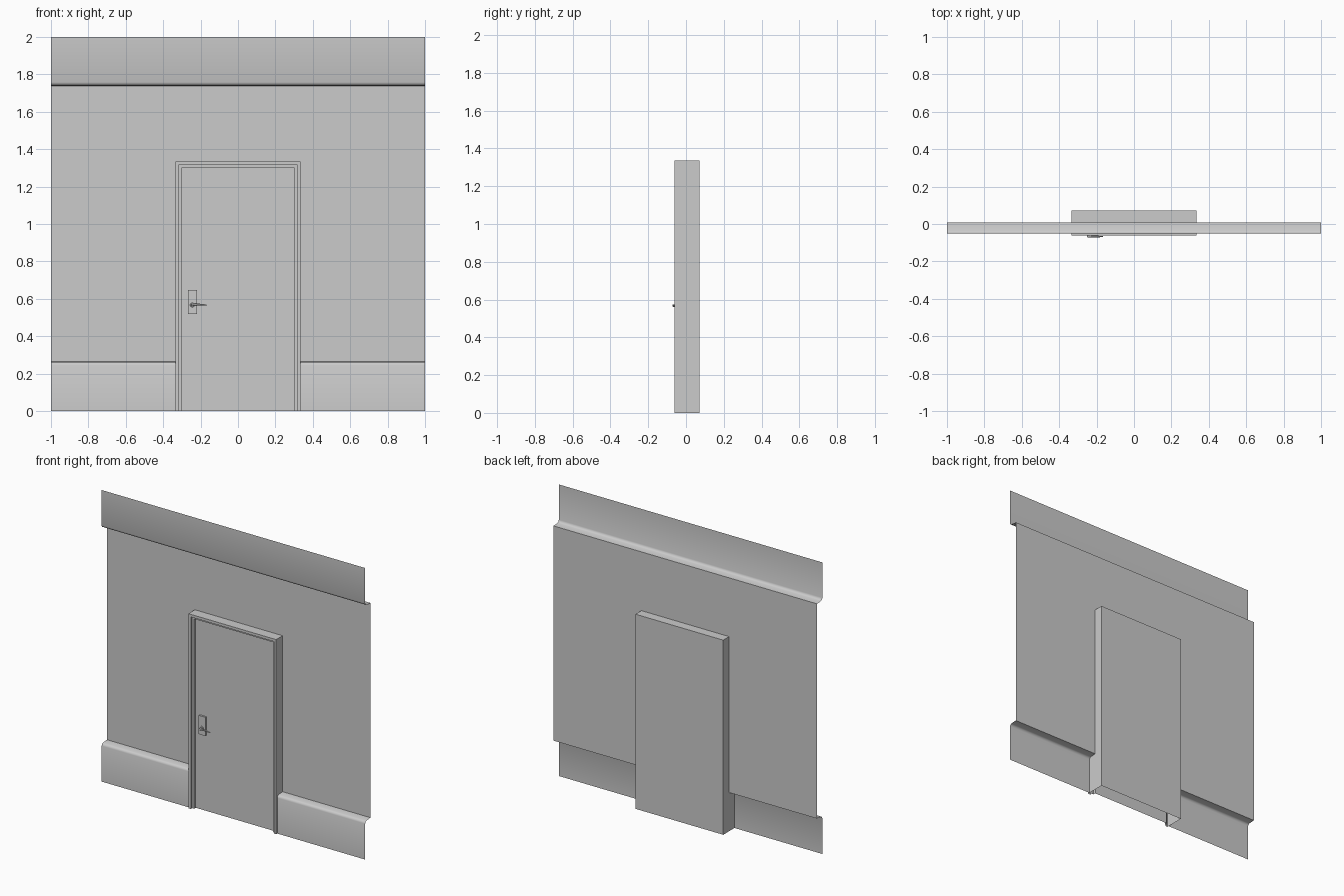
import bpy, bmesh, math
from mathutils import Vector

if "Cube" in bpy.data.objects:
    bpy.data.objects.remove(bpy.data.objects["Cube"])


def finish(bm, name, smooth=None, weld=True):
    if weld:
        bmesh.ops.remove_doubles(bm, verts=bm.verts, dist=1e-5)
    bmesh.ops.recalc_face_normals(bm, faces=bm.faces)
    mesh = bpy.data.meshes.new(name)
    bm.to_mesh(mesh)
    bm.free()
    ob = bpy.data.objects.new(name, mesh)
    bpy.context.collection.objects.link(ob)
    if smooth:
        bpy.ops.object.select_all(action='DESELECT')
        ob.select_set(True)
        bpy.context.view_layer.objects.active = ob
        bpy.ops.object.shade_smooth_by_angle(angle=math.radians(smooth))
    return ob


def bridge_rows(bm, rows, closed=False):
    """Join successive rows of points with quads."""
    rows = [[bm.verts.new(p) for p in r] for r in rows]
    for a, b in zip(rows, rows[1:]):
        n = len(a)
        for i in range(n if closed else n - 1):
            j = (i + 1) % n
            bm.faces.new((a[i], a[j], b[j], b[i]))
    return rows


W, H = 0.333, 1.335          # door opening half width and height
FRONT, BACK = -0.062, 0.072  # frame depth

# Wall sheet: skirting, recessed wall and overhanging top band, as (y, z)
lower = [(-0.05, 0), (-0.05, 0.245), (-0.046, 0.256), (-0.036, 0.262),
         (0.008, 0.265), (0.008, H)]
upper = [(0.008, H), (0.008, 1.738), (-0.036, 1.741), (-0.046, 1.747),
         (-0.05, 1.758), (-0.05, 2.0)]
bm = bmesh.new()
for xs, prof in (((-1, -W), lower), ((W, 1), lower), ((-1, -W, W, 1), upper)):
    bridge_rows(bm, [[(x, y, z) for x in xs] for y, z in prof])
finish(bm, "wall", 50)

# Door frame: stepped section (inset, y) run up, across and down the opening
bm = bmesh.new()
section = [(0, BACK), (0, FRONT), (0.018, FRONT), (0.018, -0.047),
           (0.033, -0.047), (0.033, -0.03)]
rows = []
for d, y in section:
    w, h = W - d, H - d
    rows.append([(-w, y, 0), (-w, y, h), (w, y, h), (w, y, 0)])
rows = bridge_rows(bm, rows)
bm.faces.new(rows[0])  # closed back, open underneath
finish(bm, "door_frame")

# Door leaf
bm = bmesh.new()
w, h = W - 0.033, H - 0.033
bm.faces.new([bm.verts.new(p) for p in
              ((-w, -0.03, 0), (w, -0.03, 0), (w, -0.03, h), (-w, -0.03, h))])
finish(bm, "door_leaf")

# Lock plate
bm = bmesh.new()
bmesh.ops.create_cube(bm, size=1)
for v in bm.verts:
    v.co = Vector((-0.243 + v.co.x * 0.05, -0.036 + v.co.y * 0.014,
                   0.583 + v.co.z * 0.128))
finish(bm, "lock_plate")


def tube(name, stations, axis, sides=16):
    """Loft of round sections (centre, radius) facing along axis."""
    bm = bmesh.new()
    rows = []
    for c, r in stations:
        ring = []
        for i in range(sides):
            a = 2 * math.pi * i / sides
            u, v = r * math.cos(a), r * math.sin(a)
            off = (u, 0, v) if axis == 'Y' else (0, u, v)
            ring.append(Vector(c) + Vector(off))
        rows.append(ring)
    rows = bridge_rows(bm, rows, closed=True)
    bm.faces.new(rows[0])
    bm.faces.new(rows[-1])
    return finish(bm, name, 40)


# Handle collar, spindle and lever
hx, hz = -0.244, 0.567
tube("handle_collar", [((hx, -0.04, hz), 0.013), ((hx, -0.048, hz), 0.011)], 'Y')
tube("handle_spindle", [((hx, -0.046, hz), 0.007), ((hx, -0.069, hz), 0.006)], 'Y')
tube("handle_lever", [((-0.251, -0.066, hz), 0.004), ((-0.244, -0.066, hz), 0.006),
                      ((-0.225, -0.067, 0.569), 0.005), ((-0.195, -0.067, 0.569), 0.0045),
                      ((-0.175, -0.067, 0.567), 0.0035), ((-0.165, -0.066, 0.565), 0.002)], 'X')
